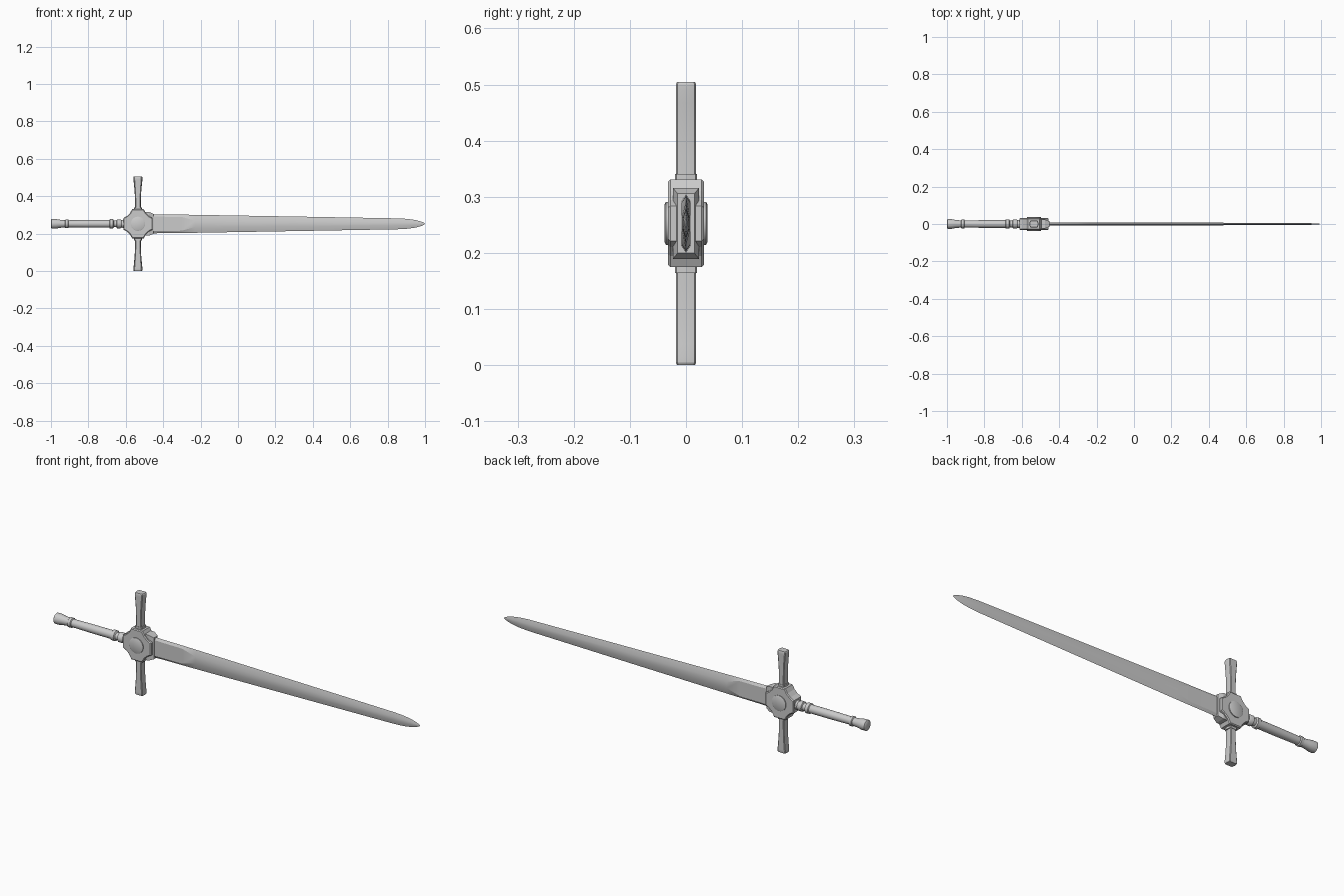
import bpy, bmesh, math
from mathutils import Vector

if "Cube" in bpy.data.objects:
    bpy.data.objects.remove(bpy.data.objects["Cube"])

CX, CZ = -0.535, 0.2525   # centre of the guard


def finish(name, bm, smooth=None):
    bmesh.ops.recalc_face_normals(bm, faces=bm.faces)
    me = bpy.data.meshes.new(name)
    bm.to_mesh(me)
    bm.free()
    ob = bpy.data.objects.new(name, me)
    bpy.context.collection.objects.link(ob)
    if smooth:
        bpy.ops.object.select_all(action='DESELECT')
        ob.select_set(True)
        bpy.context.view_layer.objects.active = ob
        bpy.ops.object.shade_smooth_by_angle(angle=math.radians(smooth))
    return ob


def loft(name, sections, smooth=None):
    """Skin equal-length closed rings and cap both ends."""
    bm = bmesh.new()
    rings = [[bm.verts.new(p) for p in s] for s in sections]
    n = len(rings[0])
    for a, b in zip(rings, rings[1:]):
        for i in range(n):
            j = (i + 1) % n
            bm.faces.new((a[i], a[j], b[j], b[i]))
    bm.faces.new(rings[0])
    bm.faces.new(rings[-1])
    return finish(name, bm, smooth)


def ring_x(x, r, n=20):
    return [(x, r * math.cos(i * math.tau / n), CZ + r * math.sin(i * math.tau / n)) for i in range(n)]


def ring_y(y, r, n=24):
    return [(CX + r * math.cos(i * math.tau / n), y, CZ + r * math.sin(i * math.tau / n)) for i in range(n)]


# blade: bevelled hexagonal section (x, edge half width, flat half width, half thickness)
stations = [(-0.50, .053, .041, .0085), (-0.42, .050, .038, .008), (-0.30, .049, .037, .008),
            (-0.23, .048, .017, .008), (0.3, .039, .013, .007), (0.86, .029, .009, .006),
            (0.91, .026, .008, .0055), (0.95, .020, .006, .004), (0.98, .012, .003, .0025),
            (0.995, .005, .001, .001), (1.0, .001, .0004, .0004)]
loft("blade", [[(x, 0, CZ + e), (x, t, CZ + f), (x, t, CZ - f),
                (x, 0, CZ - e), (x, -t, CZ - f), (x, -t, CZ + f)] for x, e, f, t in stations], 20)

# collar gripping the blade root
loft("blade_collar", [[(x, s * y, CZ + k * z) for s, k in ((1, 1), (-1, 1), (-1, -1), (1, -1))]
                      for x, y, z in ((-0.51, .023, .063), (-0.475, .023, .063), (-0.452, .015, .053))])

# handle and pommel
handle = [(-1, .020), (-.996, .026), (-.975, .026), (-.955, .022), (-.925, .019), (-.922, .0235),
          (-.908, .0235), (-.905, .019), (-.80, .0205), (-.688, .0205), (-.685, .025), (-.668, .025),
          (-.664, .018), (-.650, .018), (-.647, .024), (-.628, .024), (-.622, .020), (-.60, .026), (-.58, .026)]
loft("handle", [ring_x(x, r) for x, r in handle], 35)


# guard block with hollowed corners
def guard_outline(d, w, c):
    pts = []
    for q in range(4):
        a = q * math.pi / 2
        for u, v in ((d, -w), (d, w), (c + .009, c - .007), (c - .007, c + .009)):
            pts.append((u * math.cos(a) - v * math.sin(a), u * math.sin(a) + v * math.cos(a)))
    return pts


def guard_ring(y, d, w, c):
    return [(CX + u, y, CZ + v) for u, v in guard_outline(d, w, c)]


loft("guard_block", [guard_ring(y, *p) for y, p in (
    (-.032, (.074, .028, .046)), (-.028, (.078, .031, .049)),
    (.028, (.078, .031, .049)), (.032, (.074, .028, .046)))])

# raised round bosses on both faces
loft("guard_boss", [ring_y(y, r) for y, r in (
    (-.038, .034), (-.036, .038), (.036, .038), (.038, .034))], 30)


# cross arms with a ridged section, flaring to the tips
def arm_ring(s, z, w, y):
    half = [(w, 0), (w * .88, y * .85), (w * .72, y)]
    pts = half + [(-a, b) for a, b in half[::-1]]
    pts += [(a, -b) for a, b in pts[-2:0:-1]]
    return [(CX + a, b, CZ + s * z) for a, b in pts]


for s, side in ((1, "upper"), (-1, "lower")):
    loft(side + "_cross_arm", [arm_ring(s, *p) for p in (
        (.07, .016, .0175), (.12, .0155, .0175), (.17, .0175, .0175),
        (.215, .0215, .0178), (.238, .0245, .018), (.248, .0245, .018), (.2525, .022, .016))], 25)
    loft(side + "_arm_collar", [arm_ring(s, z, .021, .0195) for z in (.07, .088)])
